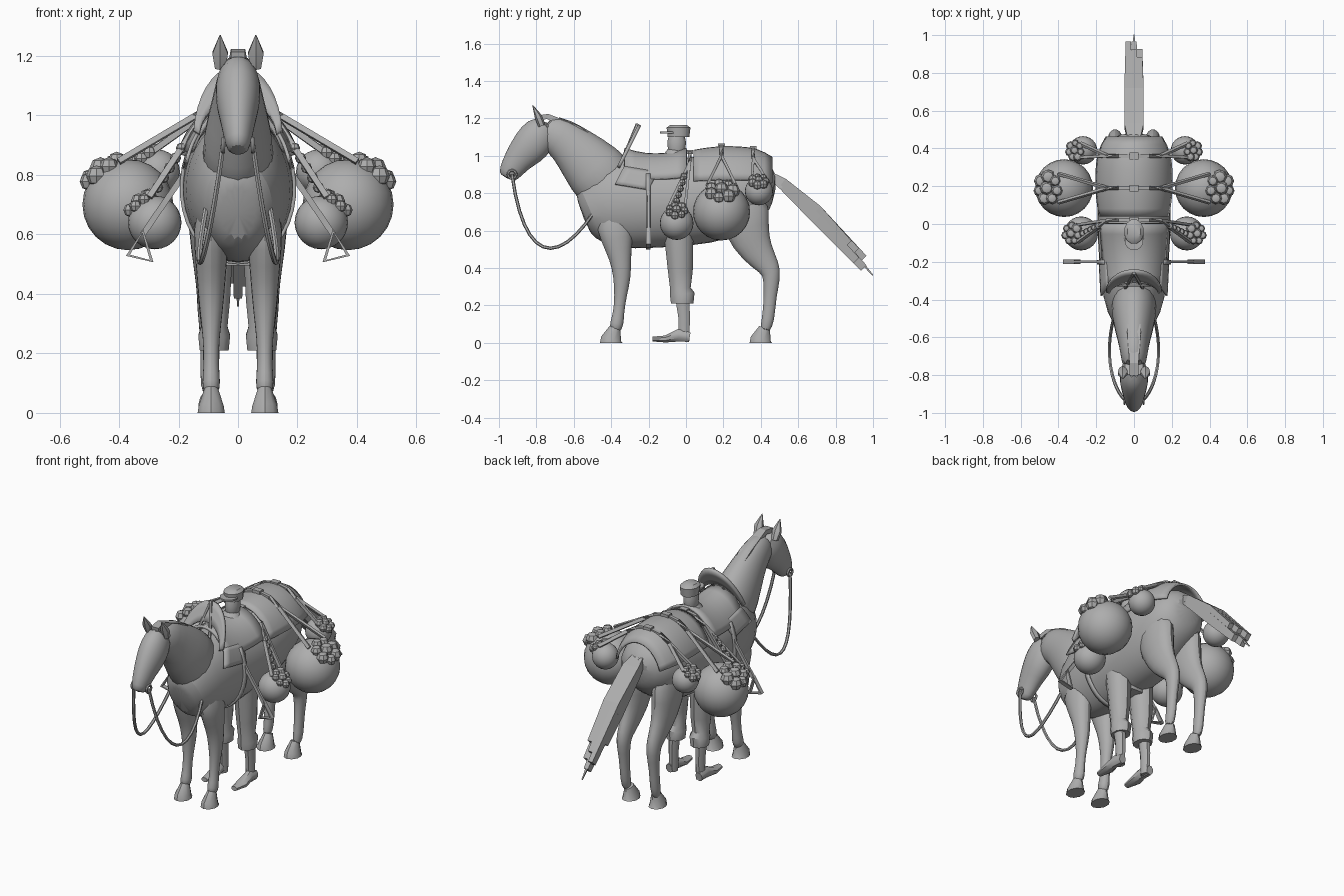
import bpy, bmesh, math, random
from mathutils import Vector

cube = bpy.data.objects.get("Cube")
if cube:
    bpy.data.objects.remove(cube, do_unlink=True)
random.seed(4)

tone = (.42, .42, .42, 1)
grey = bpy.data.materials.new("plain_grey")
grey.use_nodes = True
grey.diffuse_color = tone
grey.node_tree.nodes["Principled BSDF"].inputs["Base Color"].default_value = tone


def finish(name, bm, smooth=True, mirror=False, subdiv=False, thick=0):
    """Turn a bmesh into an object with its material and modifiers."""
    bmesh.ops.recalc_face_normals(bm, faces=bm.faces[:])
    mesh = bpy.data.meshes.new(name)
    bm.to_mesh(mesh)
    bm.free()
    obj = bpy.data.objects.new(name, mesh)
    bpy.context.collection.objects.link(obj)
    mesh.materials.append(grey)
    if thick:
        solidify = obj.modifiers.new("thickness", 'SOLIDIFY')
        solidify.thickness, solidify.offset = thick, 0
    if subdiv:
        obj.modifiers.new("rounding", 'SUBSURF')
    if mirror:
        other = obj.modifiers.new("other_side", 'MIRROR')
        other.use_mirror_merge = False
    if smooth:
        bpy.ops.object.select_all(action='DESELECT')
        obj.select_set(True)
        bpy.context.view_layer.objects.active = obj
        bpy.ops.object.shade_smooth_by_angle(angle=math.radians(40))


def loft(name, points, sizes, sides=12, mirror=False, subdiv=True, smooth=True, closed=False):
    """Skin elliptical rings of (half width, half depth) along a path."""
    bm = bmesh.new()
    path = [Vector(p) for p in points]
    count, rings = len(path), []
    for i, (centre, (width, depth)) in enumerate(zip(path, sizes)):
        before = path[(i - 1) % count] if closed else path[max(i - 1, 0)]
        after = path[(i + 1) % count] if closed else path[min(i + 1, count - 1)]
        along = (after - before).normalized()
        guide = Vector((0, 1, 0)) if closed or abs(along.x) > .93 else Vector((1, 0, 0))
        across = (guide - along * guide.dot(along)).normalized()
        up = along.cross(across)
        ring = []
        for k in range(sides):
            angle = math.tau * (k + .5) / sides
            offset = across * width * math.cos(angle) + up * depth * math.sin(angle)
            ring.append(bm.verts.new(centre + offset))
        rings.append(ring)
    pairs = list(zip(rings, rings[1:])) + ([(rings[-1], rings[0])] if closed else [])
    for first, second in pairs:
        for k in range(sides):
            j = (k + 1) % sides
            bm.faces.new((first[k], first[j], second[j], second[k]))
    if not closed:
        bm.faces.new(rings[0])
        bm.faces.new(rings[-1])
    finish(name, bm, smooth, mirror, subdiv)


def limb(name, stations, x=0, flat=1, **options):
    """Loft in a plane of constant x; stations are y, z, half depth and maybe half width."""
    points = [(x, y, z) for y, z, *size in stations]
    sizes = [(size[-1] if len(size) > 1 else size[0] * flat, size[0]) for y, z, *size in stations]
    loft(name, points, sizes, mirror=x > 0, **options)


def strap(name, points, width, depth=.01, mirror=True, closed=False):
    loft(name, points, [(width, depth)] * len(points), 4, mirror, False, False, closed)


def sheet(name, surface, rows, columns, thick, mirror=False):
    """Grid from a function of u and v, both running from zero to one."""
    bm = bmesh.new()
    grid = [[bm.verts.new(surface(i / rows, j / columns)) for j in range(columns + 1)] for i in range(rows + 1)]
    for low, high in zip(grid, grid[1:]):
        for j in range(columns):
            bm.faces.new((low[j], high[j], high[j + 1], low[j + 1]))
    finish(name, bm, mirror=mirror, thick=thick)


def balls(name, places, segments):
    """Mirrored group of spheres from pairs of centre and radius."""
    bm = bmesh.new()
    for centre, radius in places:
        made = bmesh.ops.create_uvsphere(bm, u_segments=segments, v_segments=segments // 2, radius=radius)
        bmesh.ops.translate(bm, verts=made["verts"], vec=centre)
    finish(name, bm, mirror=True)


# Horse trunk, neck, head, mane and ears
limb("horse_trunk", [(-.55, .67, .1, .06), (-.52, .68, .17, .12), (-.4, .75, .26, .17), (-.2, .75, .25, .19),
                     (0, .75, .24, .2), (.2, .78, .24, .2), (.33, .82, .19), (.43, .83, .15), (.48, .82, .08)], sides=16)
limb("horse_neck", [(-.36, .78, .2), (-.5, .94, .17), (-.6, 1.04, .13), (-.67, 1.1, .11), (-.77, 1.15, .09)], flat=.7)
limb("horse_head", [(-.74, 1.18, .08), (-.8, 1.09, .11), (-.85, 1.03, .1), (-.9, .98, .08),
                    (-.95, .9, .06), (-.96, .88, .04)], flat=.75)
limb("mane", [(-.8, 1.2, .02), (-.74, 1.21, .02), (-.58, 1.14, .03), (-.42, 1.03, .02)], flat=1.7,
     sides=4, subdiv=False, smooth=False)
limb("ear", [(-.77, 1.16, .02), (-.79, 1.21, .02, .03), (-.82, 1.27, .002)], x=.06, sides=6, subdiv=False)

# Horse legs and hooves
limb("horse_front_leg", [(-.39, .7, .12, .07), (-.37, .55, .09, .06), (-.35, .45, .06), (-.34, .35, .05),
                         (-.35, .25, .034), (-.36, .16, .03), (-.37, .1, .04), (-.38, .06, .03)],
     x=.09, flat=.85, sides=10)
limb("horse_hind_leg", [(.3, .8, .16, .08), (.32, .6, .13, .07), (.38, .48, .09, .05), (.45, .4, .06, .04),
                        (.46, .35, .05), (.45, .25, .034), (.44, .12, .036), (.42, .06, .03)],
     x=.1, flat=.8, sides=10)
for label, y in (("front_hoof", -.4), ("hind_hoof", .4)):
    limb(label, [(y + .02, .08, .03), (y, .02, .055), (y, 0, .06)], x=.09, flat=.8, sides=10, subdiv=False)

# Tail made of overlapping blunt locks
for i in range(6):
    x, drop, end = .03 * (i % 3 - 1), .05 * (i // 3), .95 - .04 * (i % 4)
    points = [(x / 2, .43, .91), (x, .52, .86 - drop / 2), (x, .7, .71 - drop), (x, end, 1.4 - end - drop)]
    loft("tail_lock", points, [(.02, .02), (.03, .03), (.03, .04), (.02, .03)], 4, subdiv=False, smooth=False)
limb("tail_tip", [(.85, .53, .02), (1, .36, .004)], sides=4, subdiv=False, smooth=False)


# Blanket over the rump
def blanket(u, v):
    angle = (v - .5) * 2.5
    inset = .1 * (u - .45) ** 2 + .3 * max(0, u - .7) ** 2
    return Vector((math.sin(angle) * (.21 - inset), .04 + .42 * u, .79 + math.cos(angle) * (.255 - inset)))


# Saddle seat, flaps, girth and raised front arch
def seat(u, v):
    angle = (v - .5) * 2.2
    rise = .24 + .03 * (2 * u - 1) ** 2
    return Vector((math.sin(angle) * (.17 + .03 * u), u / 3 - .33, .765 + math.cos(angle) * rise))


def flap(u, v):
    angle = .85 + .42 * v
    return Vector((math.sin(angle) * (.18 + .01 * u), -.33 - .05 * v + .18 * u, .77 - .03 * u + math.cos(angle) * .26))


def girth(u, v):
    angle = math.pi * (.3 + 1.4 * u)
    return Vector((math.sin(angle) * .19, -.215 + .025 * v, .755 + math.cos(angle) * .25))


def arch(u, v):
    angle = (u - .5) * 2.9
    rise = (.245 - .11 * v) * math.cos(angle)
    return Vector((math.sin(angle) * (.15 - .02 * v), rise / 2 - .37, .92 + rise))


sheet("rump_blanket", blanket, 10, 16, .012)
sheet("saddle_seat", seat, 6, 14, .015)
sheet("saddle_flap", flap, 4, 5, .012, mirror=True)
sheet("girth", girth, 24, 1, .012)
sheet("saddle_arch", arch, 18, 3, .018)

# Stirrups with their leathers
strap("stirrup_leather", [(.16, -.2, .85), (.19, -.2, .79), (.32, -.2, .6)], .014)
strap("stirrup", [(.32, -.2, .61), (.37, -.2, .53), (.29, -.2, .51)], .018, closed=True)

# Reins hang in a curve from the bit to the saddle arch
corners = [Vector(p) for p in ((.05, -.93, .9), (.13, -.85, .3), (.2, -.57, .38), (0, -.26, 1.17))]
steps = [i / 16 for i in range(17)]
rein = [sum((c * math.comb(3, k) * t ** k * (1 - t) ** (3 - k) for k, c in enumerate(corners)), Vector())
        for t in steps]
loft("rein", rein, [(.009, .009)] * len(rein), 6, mirror=True, subdiv=False)
circle = [corners[0] + Vector((0, math.cos(t * math.tau), math.sin(t * math.tau))) * .022 for t in steps]
loft("bit_ring", circle, [(.007, .007)] * len(circle), 6, mirror=True, subdiv=False)


# Sacks with produce on top, each hung by two straps joined on the back
def sack(name, centre, radius, strap_y, strap_top):
    centre, fruit = Vector(centre), .01 + .18 * radius
    balls(name, [(centre, radius)], 24)
    out, side = Vector((.6, 0, .8)), Vector((0, 1, 0))
    heap = [(centre + out * radius, fruit)]
    for k in range(7):
        angle = math.tau * k / 7
        ring = side * math.cos(angle) + side.cross(out) * math.sin(angle)
        heap.append((centre + out * radius * .92 + ring * fruit * 1.6, fruit * random.uniform(.75, 1.1)))
    balls(name + "_produce", heap, 8)
    top = Vector((0, strap_y, strap_top))
    bend, shoulder = top + Vector((.08, 0, -.015)), top + Vector((.14, 0, -.055))
    for way in (-.5, .5):
        strap(name + "_strap", [top, bend, shoulder, centre + Vector((.2, way, .95)) * radius], .014)
    half = Vector((.025, 0, 0))
    strap(name + "_buckle", [top - half, top + half], .025, .016, mirror=False)


sack("front_sack", (.28, -.05, .64), .09, .02, 1.02)
sack("large_sack", (.37, .19, .7), .153, .19, 1.055)
sack("rear_sack", (.27, .39, .81), .075, .36, 1.04)

# Cord knots on the front straps
knot, spacing = Vector((.19, -.01, .89)), Vector((.02, -.01, -.033))
balls("cord_knots", [(knot + spacing * k, .019) for k in range(5)], 8)

# Standing figure: legs, feet, trunk, head and cap
limb("trouser_leg", [(-.04, .6, .08), (-.03, .38, .066), (-.03, .29, .055), (-.02, .26, .066), (-.02, .21, .06)],
     x=.08, flat=.85, sides=10, subdiv=False)
limb("shin", [(-.02, .24, .04), (-.01, .14, .034), (-.01, .01, .03)], x=.09, flat=.8, sides=8, subdiv=False)
limb("foot", [(.02, .03, .028), (-.04, .04, .036), (-.11, .02, .02, .036), (-.18, .02, .014, .02)],
     x=.1, flat=.8, sides=8, subdiv=False)
limb("figure_trunk", [(-.04, .5, .07, .12), (-.07, .96, .09, .1), (-.06, 1.03, .04)], subdiv=False)
limb("figure_head", [(-.05, .98, .03), (-.05, 1.02, .05), (-.05, 1.13, .06)], flat=.8)
limb("cap", [(-.04, 1.1, .06), (-.04, 1.15, .066), (-.04, 1.165, .045)], flat=.8, subdiv=False)
limb("cap_brim", [(-.09, 1.12, .05), (-.09, 1.13, .05)], subdiv=False)
